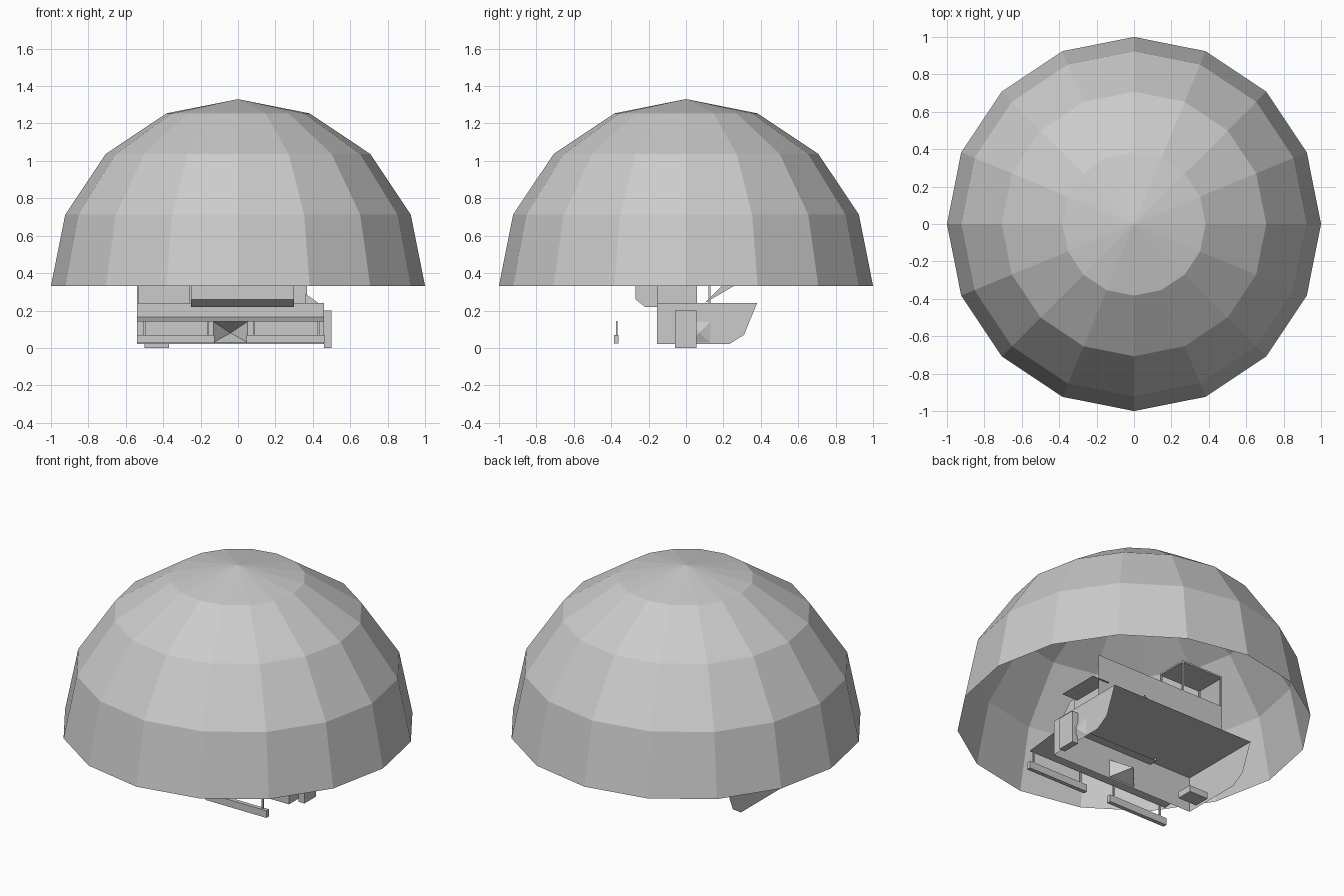
import bpy, bmesh, math

if "Cube" in bpy.data.objects:
    bpy.data.objects.remove(bpy.data.objects["Cube"])

grey = bpy.data.materials.new("light grey")
grey.diffuse_color = (0.6, 0.6, 0.6, 1)
grey.use_nodes = True
grey.node_tree.nodes["Principled BSDF"].inputs["Base Color"].default_value = grey.diffuse_color


def make(name, verts, faces):
    me = bpy.data.meshes.new(name)
    me.from_pydata(verts, [], faces)
    me.materials.append(grey)
    ob = bpy.data.objects.new(name, me)
    bpy.context.collection.objects.link(ob)
    return ob


def box(name, x, y, z):
    v = [(a, b, c) for a in x for b in y for c in z]
    return make(name, v, [(0, 1, 3, 2), (4, 6, 7, 5), (0, 4, 5, 1),
                          (2, 3, 7, 6), (0, 2, 6, 4), (1, 5, 7, 3)])


def plate(name, *pts):
    return make(name, pts, [tuple(range(len(pts)))])


# Open dome shell: 16 sides, 4 rings, pointed cap
N, Z0 = 16, 0.33
verts, faces = [], []
for r in range(4):
    a = r * math.pi / 8
    for s in range(N):
        t = s * 2 * math.pi / N
        verts.append((math.cos(a) * math.cos(t), math.cos(a) * math.sin(t), Z0 + math.sin(a)))
verts.append((0, 0, Z0 + 1))
for s in range(N):
    n = (s + 1) % N
    for r in range(3):
        faces.append((r * N + s, r * N + n, r * N + N + n, r * N + N + s))
    faces.append((3 * N + s, 3 * N + n, 4 * N))
make("dome", verts, faces)

# Hull: two profiled side walls, deck and a front wall with a pyramid recess
L, R, F, B, LO, HI = -0.54, 0.46, -0.155, 0.38, 0.02, 0.24
profile = [(F, LO), (0.23, LO), (0.31, 0.07), (B, HI), (F, HI)]
for name, x in (("left_wall", L), ("right_wall", R)):
    plate(name, *[(x, y, z) for y, z in profile])
plate("deck", (L, F, HI), (R, F, HI), (R, B, HI), (L, B, HI))
outer = [(L, F, LO), (R, F, LO), (R, F, HI), (L, F, HI)]
inner = [(-0.13, F, 0.03), (0.05, F, 0.03), (0.05, F, 0.14), (-0.13, F, 0.14)]
quads = [(i, (i + 1) % 4, 4 + (i + 1) % 4, 4 + i) for i in range(4)]
tris = [(4 + i, 4 + (i + 1) % 4, 8) for i in range(4)]
make("front_wall", outer + inner + [(-0.04, F + 0.1, 0.08)], quads + tris)

# Small pointed boss on the right wall
make("side_boss", [(R, 0.02, 0.03), (R, 0.13, 0.03), (R, 0.13, 0.14), (R, 0.02, 0.14),
                   (R + 0.02, 0.07, 0.08)], [(i, (i + 1) % 4, 4) for i in range(4)])

# Feet on both sides
box("right_post", (R, 0.5), (-0.06, 0.055), (0, 0.2))
box("left_foot", (-0.5, -0.37), (-0.05, 0.05), (0, 0.04))

# Front canopy with hanging bars on thin rods
make("canopy", [(L, -0.37, 0.14), (R, -0.37, 0.14), (R, F, 0.165), (L, F, 0.165)], [(0, 1, 2, 3)])
for i, (a, b) in enumerate(((-0.54, -0.125), (0.045, 0.465))):
    box(f"hanging_bar_{i}", (a, b), (-0.385, -0.36), (0.025, 0.07))
    for j, x in enumerate((a + 0.04, b - 0.035)):
        box(f"hanger_rod_{i}_{j}", (x - 0.005, x + 0.005), (-0.375, -0.365), (0.07, 0.145))

# Cabin: rear wall, end walls and front bay
plate("cabin_back", (L, 0.13, HI), (0.37, 0.13, HI), (0.37, 0.13, 0.58), (L, 0.13, 0.58))
plate("cabin_right", (0.31, F, HI), (0.31, 0.06, HI), (0.31, 0.06, 0.45), (0.31, F, 0.45))
bay = [(-0.1, 0.22), (-0.22, 0.22), (-0.27, 0.26), (-0.27, 0.38), (-0.2, 0.45), (-0.1, 0.45)]
make("front_bay", [(x, y, z) for x in (-0.25, 0.3) for y, z in bay],
     [(i, i + 1, i + 7, i + 6) for i in range(5)] + [tuple(range(6)), tuple(range(6, 12))])
plate("side_awning", (0.3, -0.13, 0.42), (0.42, -0.13, 0.42), (0.42, 0.14, 0.42), (0.3, 0.14, 0.42))
plate("corner_bracket", (0.36, 0.1, 0.29), (0.43, 0.1, HI), (0.36, 0.1, HI))
plate("rear_fin", (0.1, 0.1, HI), (0.15, 0.27, 0.34), (0.02, 0.2, 0.34))

# Lookout: roof on four posts
box("lookout_roof", (L, -0.25), (-0.07, 0.13), (0.765, 0.775))
for i, x in enumerate((L, -0.26)):
    for j, y in enumerate((-0.07, 0.12)):
        box(f"lookout_post_{i}_{j}", (x, x + 0.01), (y, y + 0.01), (HI, 0.77))
